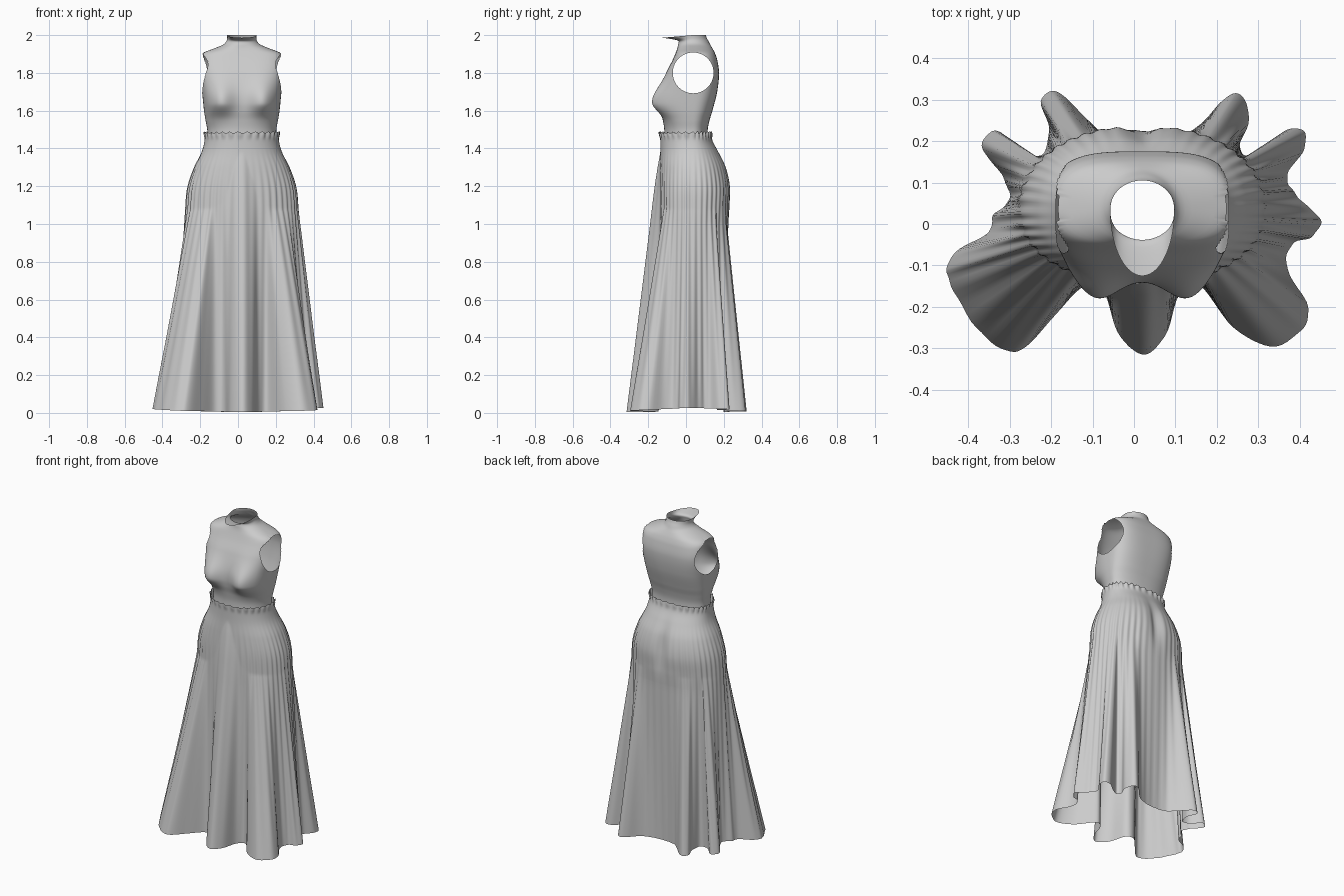
import bpy, bmesh, math

if "Cube" in bpy.data.objects:
    bpy.data.objects.remove(bpy.data.objects["Cube"])

CX, CY = 0.02, 0.035          # body axis
SEG = 240

cloth = bpy.data.materials.new("grey cloth")
cloth.diffuse_color = (0.6, 0.6, 0.6, 1)
cloth.use_nodes = True
cloth.node_tree.nodes["Principled BSDF"].inputs["Base Color"].default_value = cloth.diffuse_color


def hermite(p0, p1, m0, m1, t):
    return ((2*t**3 - 3*t*t + 1)*p0 + (t**3 - 2*t*t + t)*m0
            + (3*t*t - 2*t**3)*p1 + (t**3 - t*t)*m1)


def lookup(rows, z):
    """Smooth section values at height z (rows run upward)."""
    z = min(max(z, rows[0][0]), rows[-1][0])
    i = max(k for k in range(len(rows) - 1) if rows[k][0] <= z)
    a, b = rows[i], rows[i + 1]
    p, q = rows[max(i - 1, 0)], rows[min(i + 2, len(rows) - 1)]
    h = b[0] - a[0]
    t = (z - a[0]) / h
    return [hermite(a[k], b[k], (b[k] - p[k])/(b[0] - p[0])*h,
                    (q[k] - a[k])/(q[0] - a[0])*h, t) for k in range(1, len(a))]


def section(ang, hw, yf, yb, n):
    """Rounded cross-section with separate front and back depths."""
    c, s = math.cos(ang), math.sin(ang)
    ry = yb - CY if s > 0 else CY - yf
    return (CX + hw*math.copysign(abs(c)**(2/n), c),
            CY + ry*math.copysign(abs(s)**(2/n), s))


def bell(v, mid, width):
    return math.exp(-((v - mid) / width)**2)


def smooth(t):
    t = min(max(t, 0), 1)
    return t*t*(3 - 2*t)


def loft(name, rings, edit=None):
    bm = bmesh.new()
    loops = [[bm.verts.new(p) for p in r] for r in rings]
    for a, b in zip(loops, loops[1:]):
        for i in range(len(a)):
            j = (i + 1) % len(a)
            bm.faces.new((a[i], a[j], b[j], b[i]))
    if edit:
        edit(bm)
    for f in bm.faces:
        f.smooth = True
    me = bpy.data.meshes.new(name)
    bm.to_mesh(me)
    bm.free()
    me.materials.append(cloth)
    ob = bpy.data.objects.new(name, me)
    bpy.context.collection.objects.link(ob)
    return ob


# ---- Bodice: height, half width, front y, back y, squareness
BODICE = [
    (1.44, .183, -.115, .115, 2.3), (1.50, .183, -.115, .115, 2.3),
    (1.55, .192, -.122, .125, 2.4), (1.60, .200, -.130, .140, 2.6),
    (1.70, .210, -.130, .165, 3.0), (1.80, .220, -.103, .175, 3.3),
    (1.87, .218, -.070, .165, 3.2), (1.905, .205, -.055, .153, 2.8),
    (1.93, .145, -.046, .140, 2.3), (1.95, .098, -.042, .128, 2.0),
    (1.97, .080, -.040, .118, 2.0), (1.985, .077, -.070, .110, 2.0),
    (2.00, .078, -.125, .105, 2.0)]


def bodice_point(ang, z):
    x, y = section(ang, *lookup(BODICE, z))
    front = max(0, -math.sin(ang))
    if front > 0:                                    # bust
        for side in (-1, 1):
            g = bell(x, CX + side*.115, .072)
            up = bell(z, 1.64, .058 if z < 1.64 else .10)
            y -= .058 * g * up * smooth(front*1.6)
    if z > 1.97:                                     # collar tip stays lower
        z -= .014 * front * (z - 1.97) / .03
    return x, y, z


# Armholes: remove the side opening and round off its rim
AY, AZ, RY, RZ = .038, 1.80, .108, .108


def cut_armholes(bm):
    def dist(co):
        return math.hypot((co.y - AY)/RY, (co.z - AZ)/RZ)
    gone = [f for f in bm.faces if dist(f.calc_center_median()) < 1
            and abs(f.calc_center_median().x - CX) > .12]
    bmesh.ops.delete(bm, geom=gone, context='FACES')
    for v in bm.verts:
        if v.is_boundary and 1.6 < v.co.z < 1.94:
            d = dist(v.co)
            v.co.y = AY + (v.co.y - AY)/d
            v.co.z = AZ + (v.co.z - AZ)/d


angles = [2*math.pi*i/SEG for i in range(SEG)]
heights = [1.44 + .56*k/84 for k in range(85)]
loft("bodice", [[bodice_point(a, z) for a in angles] for z in heights], cut_armholes)

# ---- Skirt: hem outline seen from above, counter-clockwise from the right side
HEM = [(.45, .01), (.41, .05), (.38, .085), (.37, .12), (.41, .18), (.41, .222),
       (.37, .228), (.32, .19), (.27, .165), (.255, .19), (.275, .24), (.272, .29),
       (.245, .315), (.21, .295), (.16, .24), (.10, .21), (.02, .20), (-.06, .21),
       (-.11, .25), (-.165, .305), (-.20, .32), (-.225, .295), (-.205, .23),
       (-.22, .17), (-.27, .17), (-.32, .22), (-.35, .22), (-.365, .18),
       (-.32, .12), (-.30, .06), (-.34, .02), (-.35, -.02), (-.42, -.06),
       (-.45, -.10), (-.44, -.15), (-.38, -.25), (-.31, -.305), (-.26, -.295),
       (-.19, -.22), (-.12, -.15), (-.07, -.17), (-.04, -.26), (.02, -.315),
       (.075, -.27), (.11, -.17), (.16, -.15), (.24, -.25), (.33, -.295),
       (.40, -.26), (.42, -.20), (.37, -.11), (.38, -.05), (.43, -.03)]
STEP = 6
hem = []
for i in range(len(HEM)):
    p, a, b, q = (HEM[(i + k) % len(HEM)] for k in (-1, 0, 1, 2))
    for s in range(STEP):
        hem.append([hermite(a[k], b[k], (b[k] - p[k])/2, (q[k] - a[k])/2, s/STEP)
                    for k in (0, 1)])
N = len(hem)

# Hip angle under each hem point, evened out so the cloth does not cross itself
offs = []
for i, (x, y) in enumerate(hem):
    base = 2*math.pi*i/N
    d = math.atan2((y - CY)/.2, (x - CX)/.3) - base
    offs.append((d + math.pi) % (2*math.pi) - math.pi)
hip_ang = [2*math.pi*i/N + sum(offs[(i + k) % N] for k in range(-9, 10))/19
           for i in range(N)]

SKIRT = [
    (.99, .298, -.142, .225, 2.2), (1.10, .296, -.143, .232, 2.2),
    (1.20, .285, -.143, .235, 2.2), (1.30, .252, -.140, .214, 2.2),
    (1.38, .213, -.136, .175, 2.2), (1.44, .197, -.136, .142, 2.2),
    (1.485, .195, -.138, .132, 2.2)]


def skirt_point(i, z):
    a = hip_ang[i]
    x, y = section(a, *lookup(SKIRT, z))
    c, s = math.cos(a), math.sin(a)
    if s > 0:                                        # cleft at the back
        y -= .024 * bell(x, CX, .035) * bell(z, 1.22, .13)
    # folds open from the hips, earlier at the front centre
    mid = bell(x, CX, .07) if s < 0 else 0
    start = 1.08 + .30*mid
    t = max(0, (start - z)/start)
    x += (hem[i][0] - x)*t
    y += (hem[i][1] - y)*t
    # fine gathers
    r = .0035*math.sin(44*a)*smooth((1.42 - z)/.3)*(.4 + .6*abs(c))*smooth((z + .3)/.6)
    # ruffled waistband
    frill = smooth((z - 1.445)/.03)
    r += frill*(.003 + .004*math.sin(30*a))
    zz = z + frill*.004*math.sin(30*a + 1)
    zz += max(0, 1 - z/.4)*(.004 + .022*abs(c)**2)
    return x + r*c, y + r*s, zz


levels = [1.0*k/24 for k in range(24)] + [1 + .485*k/44 for k in range(45)]
loft("skirt", [[skirt_point(i, z) for i in range(N)] for z in levels])
